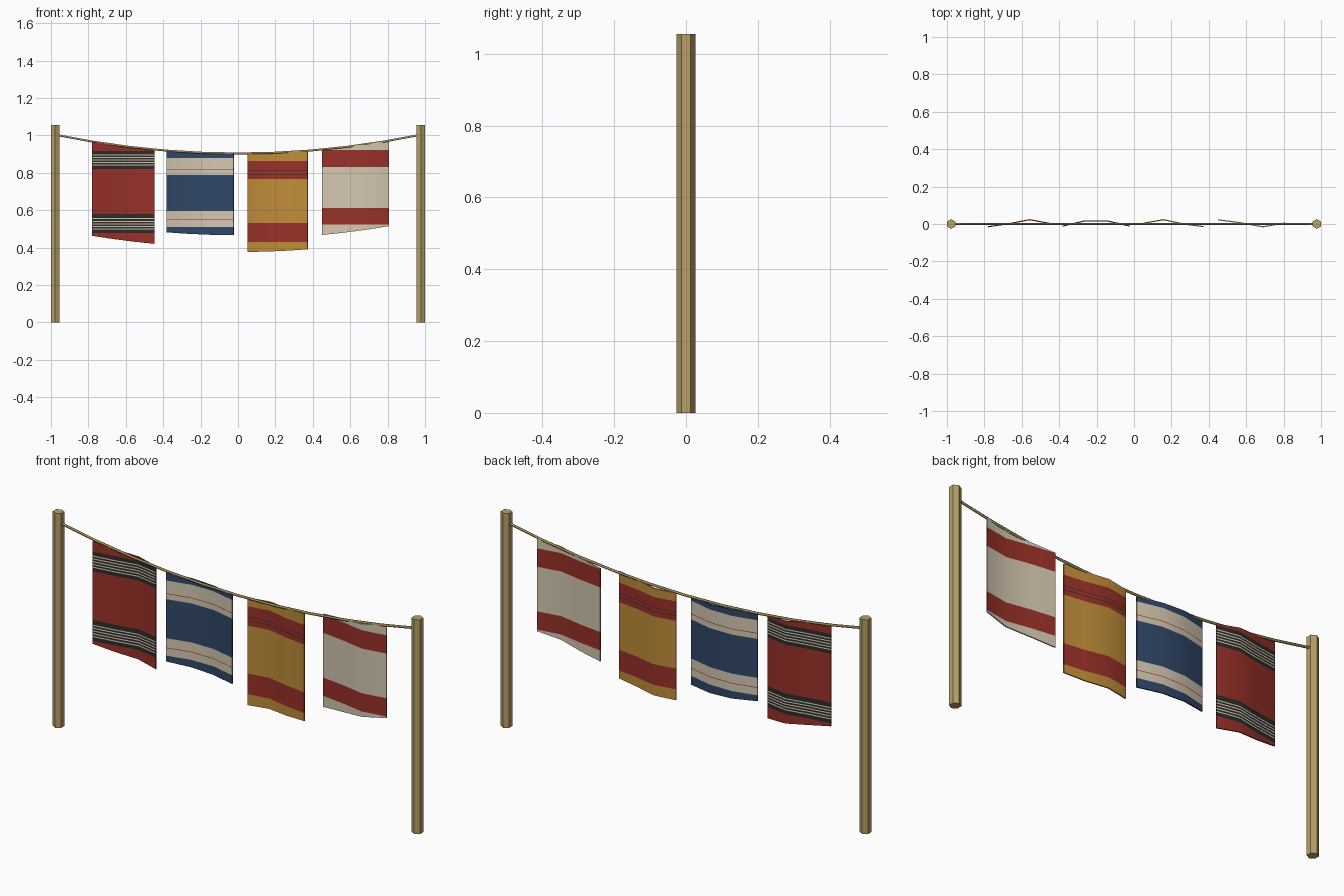
import bpy, bmesh, math

cube = bpy.data.objects.get("Cube")
if cube:
    bpy.data.objects.remove(cube, do_unlink=True)


def linear(c):
    return c / 12.92 if c < 0.04045 else ((c + 0.055) / 1.055) ** 2.4


def material(name, *rgb):
    m = bpy.data.materials.new(name)
    m.use_nodes = True
    col = [linear(c) for c in rgb] + [1]
    m.diffuse_color = col
    m.node_tree.nodes["Principled BSDF"].inputs["Base Color"].default_value = col
    return m


wood = material("pale wood", 0.72, 0.63, 0.41)
twine = material("twine", 0.64, 0.56, 0.35)
red = material("brick red", 0.60, 0.19, 0.16)
cream = material("cream", 0.83, 0.78, 0.69)
blue = material("navy blue", 0.19, 0.28, 0.41)
gold = material("gold", 0.75, 0.55, 0.22)
black = material("charcoal", 0.17, 0.17, 0.165)


def rope_z(x):
    return 0.903 + 0.1 * (x / 0.976) ** 2


# Hexagonal poles
for side, name in ((-1, "right_pole"), (1, "left_pole")):
    bpy.ops.mesh.primitive_cylinder_add(vertices=6, radius=0.026, depth=1.055,
                                        location=(side * 0.9775, 0, 0.5275))
    pole = bpy.context.object
    pole.name = name
    pole.data.materials.append(wood)

# Sagging rope
curve = bpy.data.curves.new("rope", "CURVE")
curve.dimensions = "3D"
curve.bevel_depth = 0.006
curve.bevel_resolution = 1
line = curve.splines.new("POLY")
line.points.add(10)
for i, p in enumerate(line.points):
    x = -0.97 + 1.94 * i / 10
    p.co = (x, 0, rope_z(x), 1)
curve.materials.append(twine)
rope = bpy.data.objects.new("rope", curve)
bpy.context.collection.objects.link(rope)


def cloth(name, x0, x1, height, peak, ground, bands, columns=3):
    """Hanging cloth; bands are (low, high, colour), later ones on top."""
    bm = bmesh.new()
    rows = []
    for i in range(columns + 1):
        f = i / columns
        x = x0 + (x1 - x0) * f
        y = 0.004 + 0.019 * math.cos(math.tau * (f - peak) / 1.25)
        z = rope_z(x)
        rows.append([bm.verts.new((x, y, z)), bm.verts.new((x, y, z - height))])
    for a, b in zip(rows, rows[1:]):
        bm.faces.new((a[0], a[1], b[1], b[0]))
    # Cut level stripe edges, then colour by height
    for z in sorted({z for band in bands for z in band[:2]}):
        bmesh.ops.bisect_plane(bm, geom=bm.verts[:] + bm.edges[:] + bm.faces[:],
                               plane_co=(0, 0, z), plane_no=(0, 0, 1), dist=1e-5)
    colours = [ground]
    for band in bands:
        if band[2] not in colours:
            colours.append(band[2])
    for face in bm.faces:
        z = face.calc_center_median().z
        for low, high, colour in bands:
            if low < z < high:
                face.material_index = colours.index(colour)
    mesh = bpy.data.meshes.new(name)
    bm.to_mesh(mesh)
    bm.free()
    for c in colours:
        mesh.materials.append(c)
    ob = bpy.data.objects.new(name, mesh)
    bpy.context.collection.objects.link(ob)
    solid = ob.modifiers.new("thickness", "SOLIDIFY")
    solid.thickness = 0.006
    solid.offset = 0
    bpy.ops.object.select_all(action="DESELECT")
    ob.select_set(True)
    bpy.context.view_layer.objects.active = ob
    bpy.ops.object.modifier_apply(modifier="thickness")
    bpy.ops.object.shade_smooth_by_angle(angle=math.radians(30))


def thin_lines(top, count, step, width, colour):
    return [(top - i * step - width, top - i * step, colour) for i in range(count)]


# Four striped cloths
cloth("red_cloth", -0.78, -0.447, 0.504, 0.67, red,
      [(0.82, 0.917, black), (0.478, 0.58, black)]
      + thin_lines(0.898, 5, 0.0137, 0.0055, cream)
      + thin_lines(0.557, 5, 0.0137, 0.0055, cream))
cloth("blue_cloth", -0.382, -0.023, 0.437, 0.5, blue,
      [(0.788, 0.88, cream), (0.51, 0.596, cream)]
      + thin_lines(0.817, 1, 0, 0.003, red)
      + thin_lines(0.55, 1, 0, 0.003, red))
cloth("gold_cloth", 0.05, 0.373, 0.527, 0.31, gold,
      [(0.767, 0.863, red), (0.43, 0.532, red)]
      + thin_lines(0.812, 2, 0.018, 0.003, black))
cloth("cream_cloth", 0.45, 0.807, 0.457, 0.05, cream,
      [(0.832, 0.922, red), (0.522, 0.612, red)])
